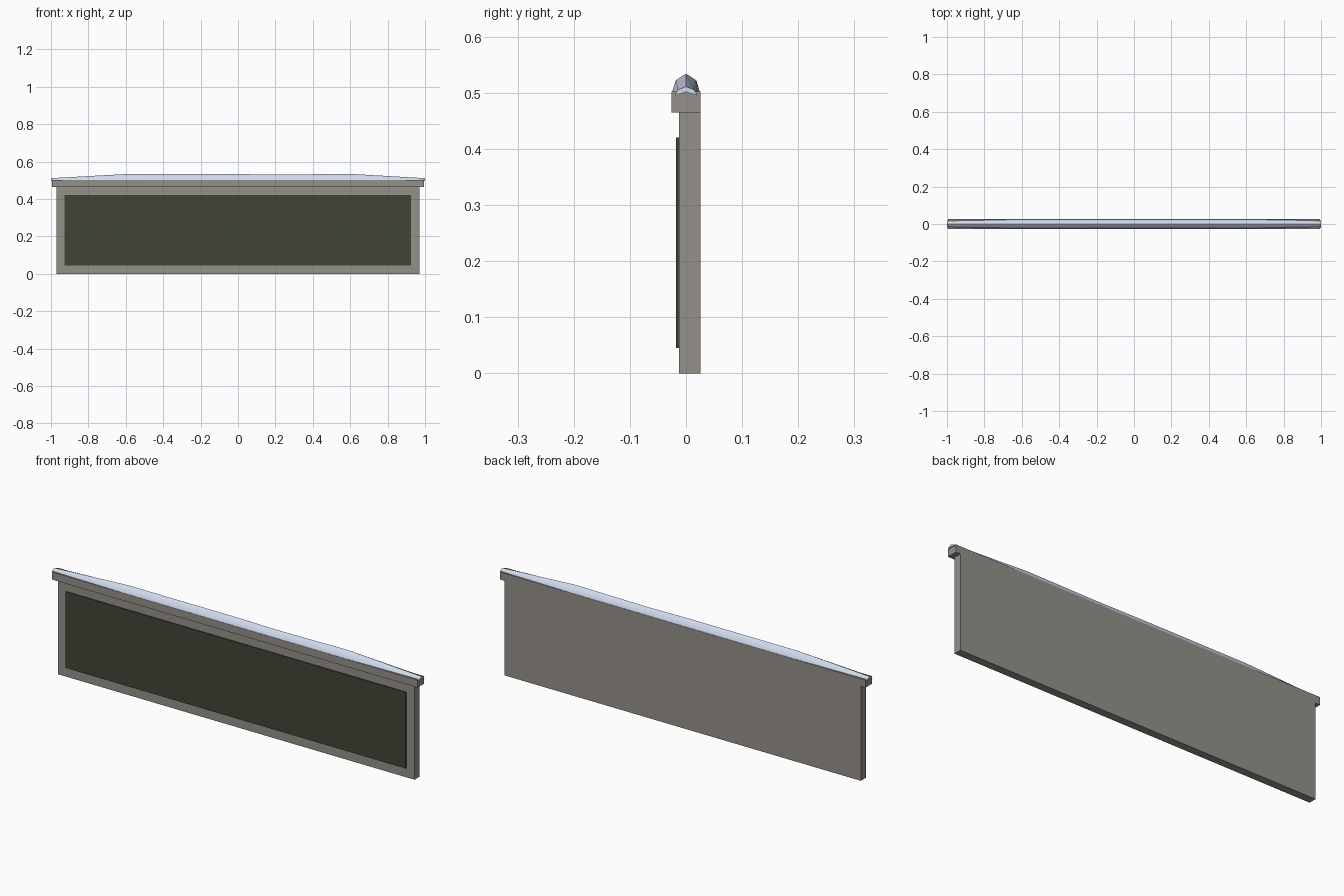
import bpy, bmesh, math

if "Cube" in bpy.data.objects:
    bpy.data.objects.remove(bpy.data.objects["Cube"])


def material(name, color):
    m = bpy.data.materials.new(name)
    m.diffuse_color = (*color, 1)
    m.use_nodes = True
    m.node_tree.nodes["Principled BSDF"].inputs["Base Color"].default_value = m.diffuse_color
    return m


def finish(name, bm, mat):
    bmesh.ops.recalc_face_normals(bm, faces=bm.faces)
    me = bpy.data.meshes.new(name)
    bm.to_mesh(me)
    bm.free()
    me.materials.append(mat)
    ob = bpy.data.objects.new(name, me)
    bpy.context.collection.objects.link(ob)
    return ob


def box(name, lo, hi, mat):
    bm = bmesh.new()
    bmesh.ops.create_cube(bm, size=1)
    for v in bm.verts:
        v.co = [lo[i] + (v.co[i] + 0.5) * (hi[i] - lo[i]) for i in range(3)]
    return finish(name, bm, mat)


stone = material("stone", (0.30, 0.285, 0.25))
green = material("dark_green", (0.05, 0.06, 0.035))
snow = material("snow", (0.62, 0.70, 0.85))

# Upright slab, overhanging top ledge and raised front panel
box("slab", (-0.97, -0.0125, 0), (0.97, 0.026, 0.465), stone)
box("top_ledge", (-0.995, -0.026, 0.465), (0.995, 0.026, 0.502), stone)
box("front_panel", (-0.928, -0.0175, 0.045), (0.925, -0.0125, 0.42), green)

# Snow cap: rounded ridge lofted along x, thinner at both ends
# Stations: x, half width, bottom z, top z
stations = [(-1.0, 0.020, 0.495, 0.511), (-0.6, 0.0255, 0.499, 0.533),
            (0.0, 0.0255, 0.499, 0.533), (0.2, 0.0255, 0.499, 0.530),
            (0.6, 0.0255, 0.499, 0.534), (1.0, 0.020, 0.495, 0.511)]
# Section: fraction of half width, fraction of height
section = [(-1, 0), (-0.72, 0.66), (0, 1), (0.72, 0.66), (1, 0), (0, 0.4)]
bm = bmesh.new()
rings = [[bm.verts.new((x, u * w, z0 + t * (z1 - z0))) for u, t in section]
         for x, w, z0, z1 in stations]
n = len(section)
for a, b in zip(rings, rings[1:]):
    for i in range(n):
        j = (i + 1) % n
        bm.faces.new((a[i], a[j], b[j], b[i]))
for ring in (rings[0], rings[-1]):
    bm.faces.new(ring)
cap = finish("snow_cap", bm, snow)
bpy.context.view_layer.objects.active = cap
cap.select_set(True)
bpy.ops.object.shade_smooth_by_angle(angle=math.radians(50))
